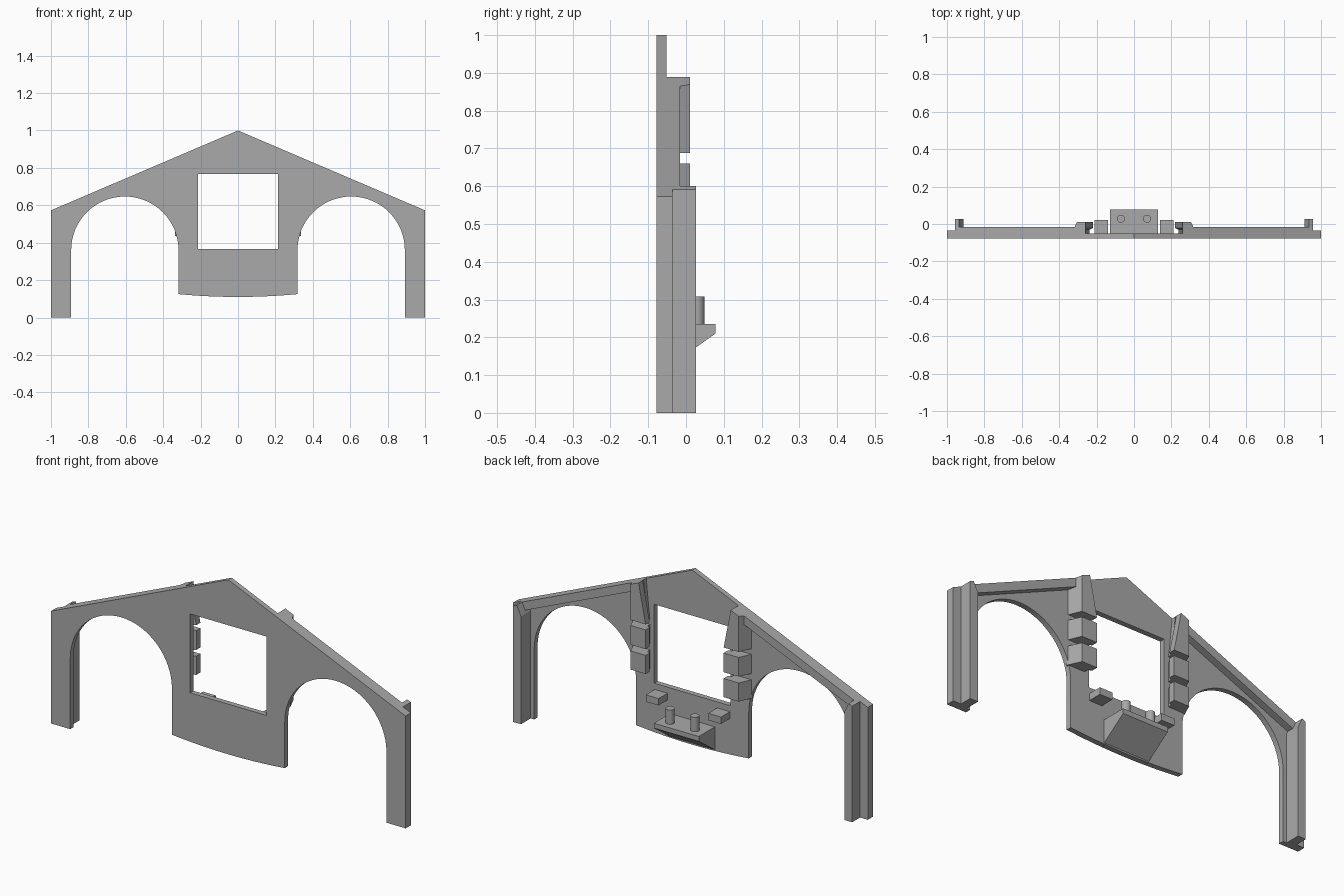
import bpy
import bmesh
from math import sin, cos, pi, radians

cube = bpy.data.objects.get("Cube")
if cube:
    bpy.data.objects.remove(cube, do_unlink=True)

gray = bpy.data.materials.new("plain gray")
gray.use_nodes = True
gray.diffuse_color = (0.4, 0.4, 0.4, 1)
gray.node_tree.nodes["Principled BSDF"].inputs["Base Color"].default_value = (0.4, 0.4, 0.4, 1)

FRONT, BACK = -0.078, -0.051     # panel faces
EMBED = -0.06                    # where rear parts sink into the panel
EAVE = 0.573


def roof(x):
    return 1 - (1 - EAVE) * abs(x)


def finish(name, bm, mirror=False):
    bmesh.ops.recalc_face_normals(bm, faces=bm.faces)
    mesh = bpy.data.meshes.new(name)
    bm.to_mesh(mesh)
    bm.free()
    mesh.materials.append(gray)
    ob = bpy.data.objects.new(name, mesh)
    bpy.context.collection.objects.link(ob)
    if mirror:
        ob.modifiers.new("Mirror", 'MIRROR').use_mirror_merge = False
    bpy.ops.object.select_all(action='DESELECT')
    ob.select_set(True)
    bpy.context.view_layer.objects.active = ob
    bpy.ops.object.shade_smooth_by_angle(angle=radians(25))
    return ob


def loft(name, ring_a, ring_b, mirror=False):
    """Solid between two matching rings of points."""
    bm = bmesh.new()
    a = [bm.verts.new(p) for p in ring_a]
    b = [bm.verts.new(p) for p in ring_b]
    bm.faces.new(a)
    bm.faces.new(b)
    n = len(a)
    for i in range(n):
        j = (i + 1) % n
        bm.faces.new((a[i], a[j], b[j], b[i]))
    return finish(name, bm, mirror)


def slab(name, profile, y0, y1, mirror=False):
    """Front-view profile extended in depth."""
    return loft(name, [(x, y0, z) for x, z in profile],
                [(x, y1, z) for x, z in profile], mirror)


def column(name, section, z0, z1, mirror=False):
    """Plan section extended in height."""
    return loft(name, [(x, y, z0) for x, y in section],
                [(x, y, z1) for x, y in section], mirror)


def rect(x0, x1, a, b):
    return [(x0, a), (x1, a), (x1, b), (x0, b)]


# Gable panel with two arches and a window
CX, R, SPRING = 0.605, 0.287, 0.36
half = [(1, EAVE), (1, 0), (CX + R, 0)]
half += [(CX + R * cos(pi * i / 32), SPRING + R * sin(pi * i / 32)) for i in range(33)]
half += [(0.318 * k / 6, 0.11 + 0.015 * (k / 6) ** 2) for k in range(6, 0, -1)]
outline = [(0, 1)] + half + [(0, 0.11)] + [(-x, z) for x, z in reversed(half)]
bm = bmesh.new()
edges = []
for loop in (outline, rect(-0.215, 0.215, 0.366, 0.768)):
    vs = [bm.verts.new((x, FRONT, z)) for x, z in loop]
    edges += [bm.edges.new((vs[i], vs[i - 1])) for i in range(len(vs))]
bmesh.ops.triangle_fill(bm, edges=edges, use_beauty=True)
ext = bmesh.ops.extrude_face_region(bm, geom=bm.faces[:], use_keep_orig=True)
for v in ext["geom"]:
    if isinstance(v, bmesh.types.BMVert):
        v.co.y = BACK
finish("gable_panel", bm)

# Rib under each roof slope
slab("roof_rib", [(0.3, roof(0.3)), (0.955, roof(0.955)),
                  (0.955, roof(0.955) - 0.045), (0.3, roof(0.3) - 0.045)],
     EMBED, -0.016, True)

# Corner posts: outer return and deeper inner rib
slab("post_return", [(0.95, 0), (1, 0), (1, EAVE), (0.95, roof(0.95))],
     EMBED, -0.036, True)
slab("post_rib", [(0.912, 0), (0.956, 0), (0.956, roof(0.956)),
                  (0.936, roof(0.936)), (0.912, 0.55)], EMBED, 0.027, True)

# Blocks stacked on each side of the window
section = [(0.24, EMBED), (0.237, -0.03), (0.22, -0.022),
           (0.22, 0.011), (0.305, 0.011), (0.337, EMBED)]
column("lower_block", section, 0.435, 0.53, True)
column("middle_block", section, 0.562, 0.66, True)
lean = [(max(x, 0.26), y) for x, y in section]
lean[1], lean[2] = (0.2605, -0.03), (0.26, -0.022)
loft("upper_block", [(x, y, 0.688) for x, y in section],
     [(x, y, roof(x)) for x, y in lean], True)

# Pads below the window
column("sill_pad", rect(0.14, 0.212, EMBED, 0.021), 0.3, 0.335, True)

# Bracket shelf with sloping underside, carrying two pegs
side = [(EMBED, 0.235), (0.078, 0.235), (0.078, 0.21), (EMBED, 0.112)]
loft("bracket_shelf", [(-0.127, y, z) for y, z in side],
     [(0.127, y, z) for y, z in side])
peg = [(0.07 + 0.021 * cos(pi * i / 12), 0.028 + 0.021 * sin(pi * i / 12)) for i in range(24)]
column("shelf_peg", peg, 0.225, 0.308, True)
